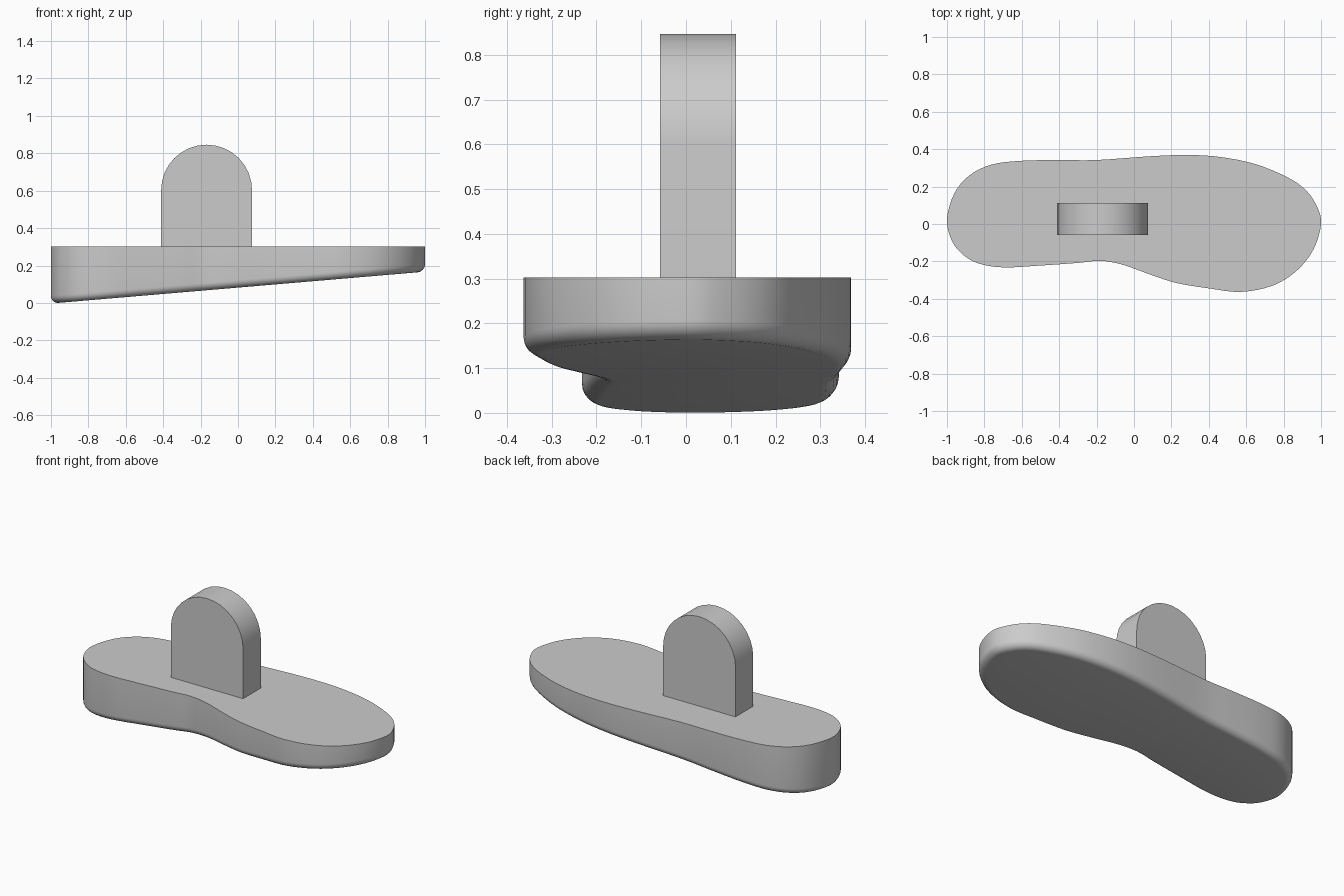
import bpy, bmesh, math
from mathutils import Vector

cube = bpy.data.objects.get("Cube")
if cube:
    bpy.data.objects.remove(cube, do_unlink=True)

grey = bpy.data.materials.new("plain_grey")
grey.use_nodes = True
colour = (0.6, 0.6, 0.6, 1)
grey.diffuse_color = colour
grey.node_tree.nodes["Principled BSDF"].inputs["Base Color"].default_value = colour

TOP = 0.302       # height of the flat upper face
FILLET = 0.04     # rounding of the lower edge


def finish(name, bm):
    """Turn a bmesh into a grey object with sharp corners and smooth curves."""
    bmesh.ops.recalc_face_normals(bm, faces=bm.faces)
    mesh = bpy.data.meshes.new(name)
    bm.to_mesh(mesh)
    bm.free()
    mesh.materials.append(grey)
    obj = bpy.data.objects.new(name, mesh)
    bpy.context.collection.objects.link(obj)
    bpy.ops.object.select_all(action="DESELECT")
    obj.select_set(True)
    bpy.context.view_layer.objects.active = obj
    bpy.ops.object.shade_smooth_by_angle(angle=math.radians(30))
    return obj


def loft(name, rings):
    """Skin a stack of closed rings and cap both ends."""
    bm = bmesh.new()
    loops = [[bm.verts.new(p) for p in ring] for ring in rings]
    for low, high in zip(loops, loops[1:]):
        for i in range(len(low)):
            bm.faces.new((low[i - 1], low[i], high[i], high[i - 1]))
    bm.faces.new(loops[0])
    bm.faces.new(loops[-1])
    return finish(name, bm)


def smooth_loop(points, steps):
    """Closed Catmull-Rom curve through the points."""
    pts = [Vector(p) for p in points]
    n = len(pts)
    result = []
    for i in range(n):
        a, b, c, d = (pts[(i + k) % n] for k in (-1, 0, 1, 2))
        for s in range(steps):
            t = s / steps
            result.append(0.5 * (2 * b + (c - a) * t + (2 * a - 5 * b + 4 * c - d) * t ** 2
                                 + (3 * b - a - 3 * c + d) * t ** 3))
    return result


def inward_normals(loop):
    """Unit normals pointing into a counter-clockwise loop."""
    n = len(loop)
    tangents = [loop[(i + 1) % n] - loop[i - 1] for i in range(n)]
    return [Vector((-t.y, t.x)).normalized() for t in tangents]


# Sole: foot-shaped outline, flat on top, sloping underside with rounded edge
outline = smooth_loop([
    (1, 0), (.98, .09), (.92, .18), (.82, .25), (.65, .32), (.47, .357), (.3, .369),
    (.1, .363), (-.2, .342), (-.4, .342), (-.6, .338), (-.76, .318), (-.88, .26),
    (-.96, .165), (-1, .03), (-.98, -.075), (-.93, -.15), (-.84, -.208), (-.7, -.232),
    (-.5, -.222), (-.3, -.208), (-.18, -.197), (-.06, -.218), (.1, -.275),
    (.23, -.316), (.4, -.344), (.57, -.363), (.74, -.33), (.87, -.25), (.96, -.135),
], 4)
normals = inward_normals(outline)


def underside(x):
    return 0.082 + 0.085 * x


rings = []
for k in range(7):
    angle = math.pi / 2 * k / 6
    inset = FILLET * (1 - math.sin(angle))
    lift = FILLET * (1 - math.cos(angle))
    ring = [p + n * inset for p, n in zip(outline, normals)]
    rings.append([(p.x, p.y, underside(p.x) + lift) for p in ring])
rings.append([(p.x, p.y, TOP) for p in outline])
loft("sole", rings)

# Upright tab: straight sides under a half-round top
CENTRE_X, RADIUS = -0.168, 0.243
spring = 0.846 - RADIUS
profile = [(CENTRE_X - RADIUS, TOP), (CENTRE_X + RADIUS, TOP)]
for k in range(17):
    angle = math.pi * k / 16
    profile.append((CENTRE_X + RADIUS * math.cos(angle), spring + RADIUS * math.sin(angle)))
loft("upright_tab", [[(x, y, z) for x, z in profile] for y in (-0.058, 0.112)])
